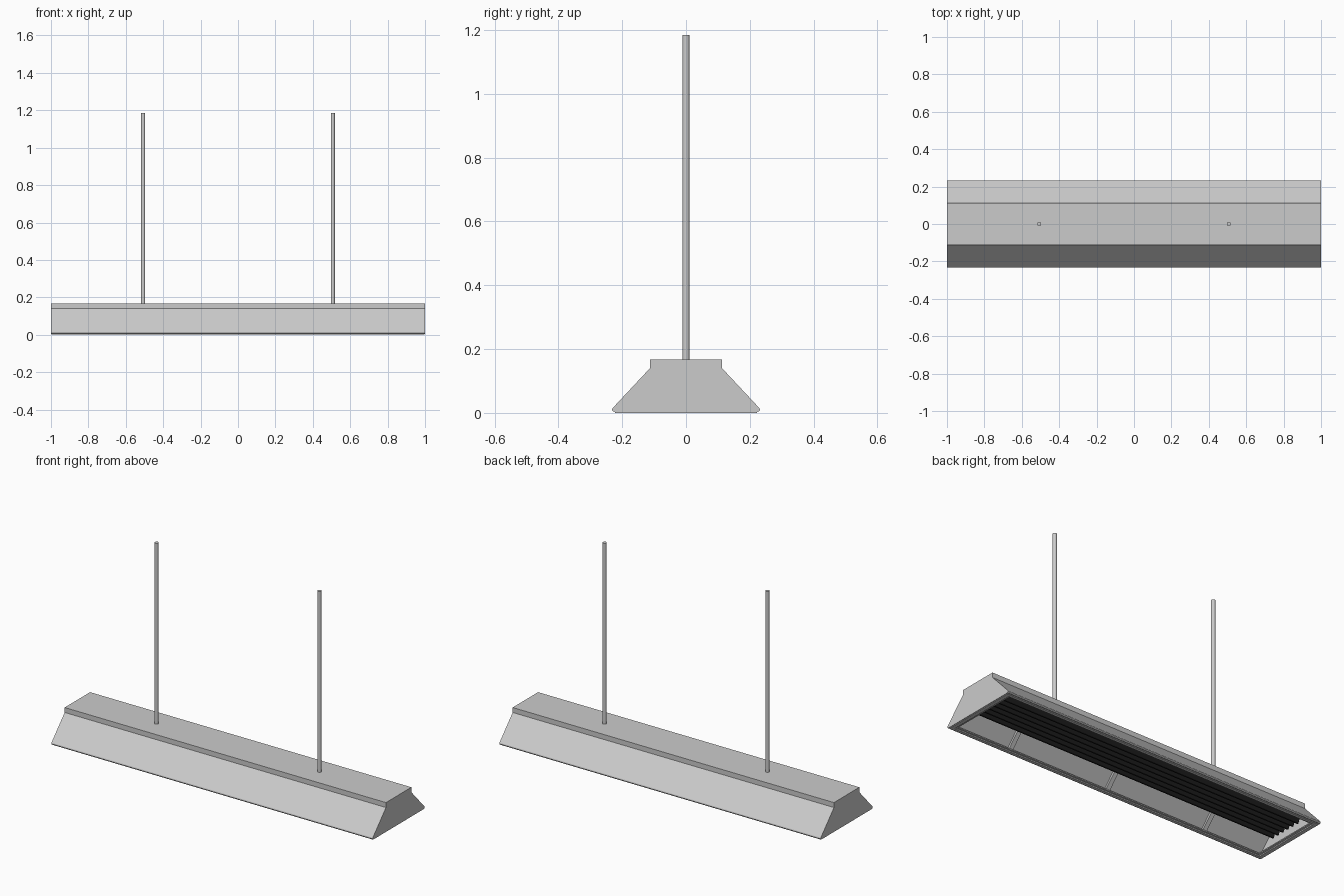
import bpy, bmesh, math

if "Cube" in bpy.data.objects:
    bpy.data.objects.remove(bpy.data.objects["Cube"])


def add_mesh(name, bm, mat=None):
    bmesh.ops.recalc_face_normals(bm, faces=bm.faces)
    me = bpy.data.meshes.new(name)
    bm.to_mesh(me)
    bm.free()
    ob = bpy.data.objects.new(name, me)
    bpy.context.collection.objects.link(ob)
    if mat:
        me.materials.append(mat)
    return ob


def extrude_x(name, profile, x0, x1, mat=None):
    """Closed (y, z) profile swept along x."""
    bm = bmesh.new()
    face = bm.faces.new([bm.verts.new((x0, y, z)) for y, z in profile])
    res = bmesh.ops.extrude_face_region(bm, geom=[face])
    moved = [g for g in res["geom"] if isinstance(g, bmesh.types.BMVert)]
    bmesh.ops.translate(bm, verts=moved, vec=(x1 - x0, 0, 0))
    return add_mesh(name, bm, mat)


def mirrored(half):
    return half + [(-y, z) for y, z in reversed(half)]


black = bpy.data.materials.new("black")
black.diffuse_color = (0.012, 0.012, 0.012, 1)
black.use_nodes = True
black.node_tree.nodes["Principled BSDF"].inputs["Base Color"].default_value = black.diffuse_color

# Sheet housing: outer skin, rolled lip, inner skin
outer = [(0.218, 0.003), (0.228, 0.004), (0.232, 0.009), (0.230, 0.015),
         (0.113, 0.140), (0.113, 0.168)]
inner = [(0.103, 0.158), (0.103, 0.136), (0.218, 0.013)]
left_out = [(-y, z) for y, z in reversed(outer)]
left_in = [(-y, z) for y, z in reversed(inner)]
extrude_x("housing_shell", outer + left_out + left_in + inner, -0.99, 0.99)

# End plates close the trapezoid
for name, a, b in (("end_plate_left", -1.0, -0.988), ("end_plate_right", 0.988, 1.0)):
    extrude_x(name, mirrored(outer), a, b)

# Stepped frame around the open underside
def frame(name, ox, oy, ix, iy, z0, z1):
    bm = bmesh.new()
    rings = []
    for x, y, z in ((ox, oy, z0), (ix, iy, z0), (ix, iy, z1), (ox, oy, z1)):
        rings.append([bm.verts.new((sx * x, sy * y, z))
                      for sx, sy in ((1, 1), (-1, 1), (-1, -1), (1, -1))])
    for i in range(4):
        for j in range(4):
            p, q, k = rings[i], rings[(i + 1) % 4], (j + 1) % 4
            bm.faces.new((p[j], p[k], q[k], q[j]))
    return add_mesh(name, bm)


frame("outer_rim", 0.996, 0.222, 0.975, 0.205, 0.0, 0.008)
frame("inner_rim", 0.980, 0.212, 0.962, 0.195, 0.006, 0.012)

# Corrugated dark emitter under the ceiling
ridges, half, low, high = 6, 0.112, 0.052, 0.088
pitch = 2 * half / ridges
zig = []
for i in range(ridges):
    y = -half + i * pitch
    zig += [(y, high), (y + pitch * 0.4, low), (y + pitch * 0.6, low)]
zig.append((half, high))
extrude_x("corrugated_emitter",
          zig + [(y, z + 0.006) for y, z in reversed(zig)], -0.97, 0.97, black)

# Ribs along both sloping inner walls
for side, s in (("front", -1), ("back", 1)):
    for i in (-1, 0, 1):
        rib = [(s * 0.218, 0.010), (s * 0.104, 0.134),
               (s * 0.094, 0.124), (s * 0.203, 0.008)]
        extrude_x(f"{side}_rib_{i + 2}", rib, i * 0.62 - 0.012, i * 0.62 + 0.012)

# Hanging rods
for name, x in (("rod_left", -0.507), ("rod_right", 0.507)):
    bpy.ops.mesh.primitive_cylinder_add(vertices=20, radius=0.011, depth=1.022,
                                        location=(x, 0, 0.674))
    rod = bpy.context.object
    rod.name = name
    bpy.ops.object.shade_smooth_by_angle(angle=math.radians(40))
